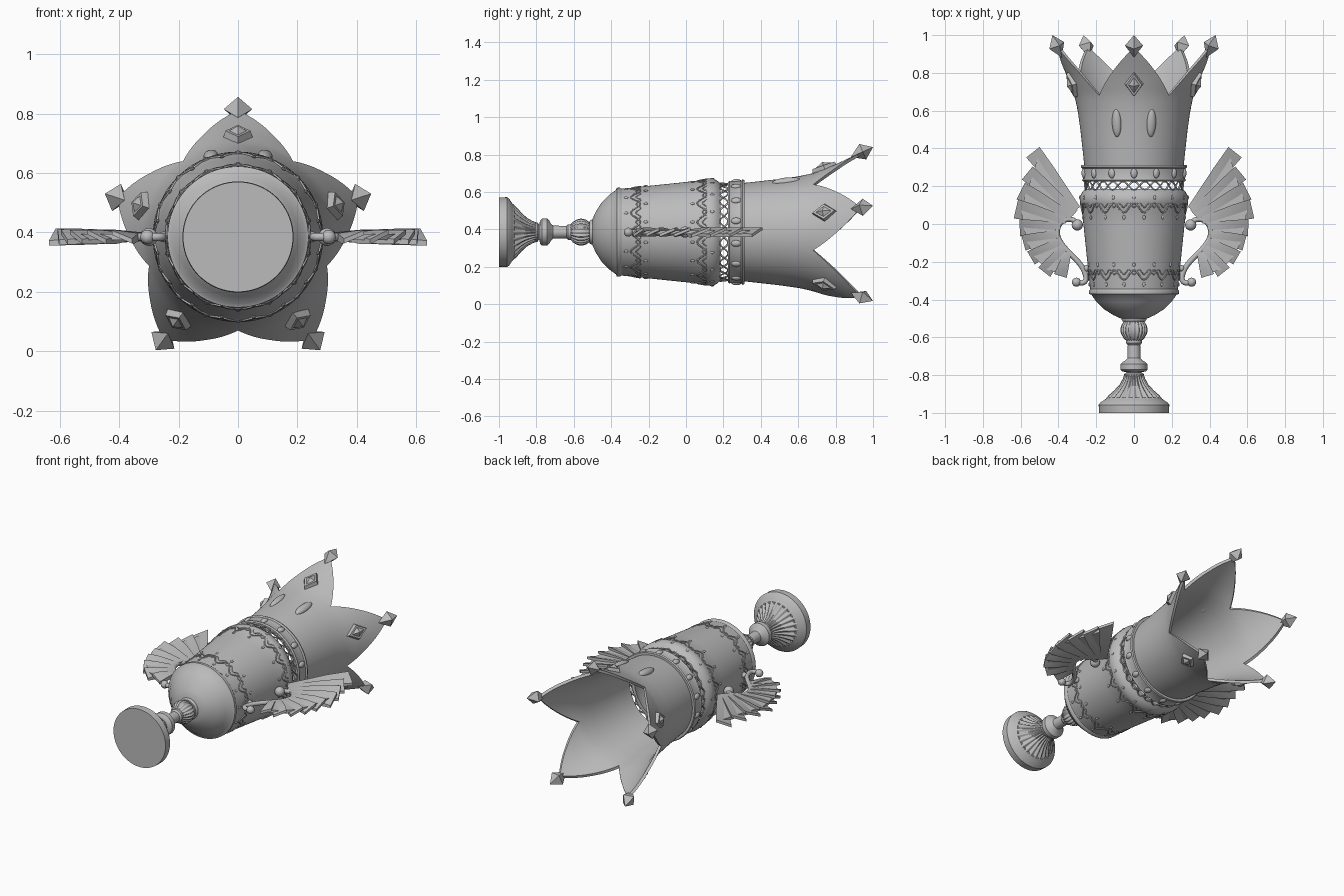
import bpy, bmesh, math
from math import sin, cos, pi, tau, radians
from mathutils import Vector, Matrix

cube = bpy.data.objects.get("Cube")
if cube:
    bpy.data.objects.remove(cube, do_unlink=True)

AXIS = 0.385  # height of the goblet's lying axis
grey = bpy.data.materials.new("plain grey")
grey.use_nodes = True
grey.diffuse_color = (0.5, 0.5, 0.5, 1)
grey.node_tree.nodes["Principled BSDF"].inputs["Base Color"].default_value = grey.diffuse_color


def link(name, data):
    obj = bpy.data.objects.new(name, data)
    data.materials.append(grey)
    bpy.context.collection.objects.link(obj)
    return obj


def finish(name, bm, angle=35):
    bmesh.ops.remove_doubles(bm, verts=bm.verts, dist=0.0001)
    bmesh.ops.recalc_face_normals(bm, faces=bm.faces)
    me = bpy.data.meshes.new(name)
    bm.to_mesh(me)
    bm.free()
    me.shade_smooth()
    me.set_sharp_from_angle(angle=radians(angle))
    return link(name, me)


def around(theta, y, r):
    return Vector((r * sin(theta), y, AXIS + r * cos(theta)))


def surface_frame(theta, y, r, tilt=0.0):
    """Tangent, along and outward axes at a spot on the goblet."""
    out = Vector((sin(theta), 0, cos(theta)))
    tan = Vector((cos(theta), 0, -sin(theta)))
    along = Vector((0, cos(tilt), 0)) + out * sin(tilt)
    m = Matrix((tan, along, tan.cross(along))).transposed().to_4x4()
    m.translation = around(theta, y, r)
    return m


def lathe(name, profile, n=72, shape=None, closed=False, angle=35):
    bm = bmesh.new()
    rows = []
    for p in profile:
        row = []
        for i in range(n):
            t = tau * i / n
            y, r = shape(t, *p) if shape else p
            row.append(bm.verts.new(around(t, y, r)))
        rows.append(row)
    pairs = list(zip(rows, rows[1:]))
    if closed:
        pairs.append((rows[-1], rows[0]))
    for a, b in pairs:
        for i in range(n):
            j = (i + 1) % n
            bm.faces.new((a[i], a[j], b[j], b[i]))
    return finish(name, bm, angle)


def hull(bm, points, m=Matrix()):
    vs = [bm.verts.new(m @ Vector(p)) for p in points]
    res = bmesh.ops.convex_hull(bm, input=vs)
    bmesh.ops.delete(bm, geom=[v for v in res["geom_interior"] if isinstance(v, bmesh.types.BMVert)],
                     context="VERTS")


def diamond(w, h, z):
    return [(w, 0, z), (-w, 0, z), (0, h, z), (0, -h, z)]


def blob(bm, m, size, detail=12):
    bmesh.ops.create_uvsphere(bm, u_segments=detail, v_segments=detail // 2 + 2, radius=1,
                              matrix=m @ Matrix.Diagonal((*size, 1)))


def wire(name, points, radius, cyclic=False, kind="POLY"):
    cu = bpy.data.curves.new(name, "CURVE")
    cu.dimensions = "3D"
    cu.bevel_depth, cu.bevel_resolution = radius, 2
    sp = cu.splines.new(kind)
    sp.points.add(len(points) - 1)
    for p, co in zip(sp.points, points):
        p.co = (*co, 1)
    sp.use_cyclic_u = cyclic
    if kind == "NURBS":
        sp.order_u, sp.use_endpoint_u = 4, True
    sp.use_smooth = True
    return link(name, cu)


def wave(name, y, r, amp, count, radius, phase=0, slope=0):
    pts = []
    for i in range(count * 12):
        t = tau * i / (count * 12)
        dy = amp * cos(count * t + phase)
        pts.append(around(t, y + dy, r + slope * dy))
    return wire(name, pts, radius, True)


def ribs(count, depth):
    return lambda t, y, r: (y, r * (1 + depth * cos(count * t)))


# Foot, stem and knobs
lathe("foot", [(-1, 0), (-1, .185), (-.957, .187), (-.945, .178), (-.93, .155), (-.918, .14), (-.915, 0)])
lathe("fluted_foot_cone", [(-.925, .142), (-.905, .125), (-.88, .098), (-.85, .072), (-.82, .056), (-.795, .048)],
      192, ribs(24, .06), angle=60)
lathe("stem", [(-.81, .05), (-.795, .052), (-.785, .04), (-.78, .062), (-.77, .072), (-.742, .072), (-.73, .06),
               (-.722, .045), (-.71, .035), (-.64, .033), (-.63, .042), (-.615, .042), (-.6, .03)], 40)
lathe("ribbed_knob", [(-.622, .035), (-.605, .052), (-.58, .066), (-.56, .069), (-.535, .064), (-.515, .05),
                      (-.5, .04)], 160, ribs(20, .05), angle=60)
lathe("bowl_collar", [(-.515, 0), (-.515, .06), (-.505, .067), (-.495, .067), (-.485, .06)], 40)

# Cup with an open, hollow bowl
lathe("cup", [(-.5, 0), (-.5, .07), (-.482, .11), (-.45, .16), (-.41, .2), (-.375, .225), (-.37, .237), (-.355, .238),
              (-.345, .232), (0, .268), (.1, .28), (.115, .286), (.145, .287), (.17, .273), (.185, .258),
              (.185, .238), (.13, .255), (-.34, .212), (-.42, .15), (-.47, 0)], 96)

# Raised garlands and dots on the cup
for label, y, r, count in (("lower", -.27, .241, 14), ("upper", .085, .28, 16)):
    wave(label + "_garland", y, r, .025, count, .004, 0, .1)
    wave(label + "_garland_twin", y + .015, r + .001, .012, count * 2, .003, pi, .1)
    bm = bmesh.new()
    for i in range(count * 2):
        t = tau * i / (count * 2)
        for k, dy in enumerate((-.05, .055)):
            if (i + k) % 2:
                blob(bm, surface_frame(t, y + dy, r + .1 * dy), (.008, .012, .005), 8)
    finish(label + "_garland_dots", bm)

# Wire lattice joining the cup to the crown
wave("lattice", .203, .257, .022, 14, .005)
wave("lattice_crossing", .203, .262, .022, 14, .004, pi)

# Crown wall rising to five flared points
FLARE = [(.225, .255), (.31, .263), (.5, .284), (.6, .298), (.68, .315), (.8, .362), (.95, .433)]


def crown_radius(y):
    for (y0, r0), (y1, r1) in zip(FLARE, FLARE[1:]):
        if y <= y1:
            break
    return r0 + (r1 - r0) * (y - y0) / (y1 - y0)


def crown_point(t, height, inset):
    away = 2 * abs((t / tau * 5 + .5) % 1 - .5)
    rim = .935 - .255 * away
    y = .23 + (rim - .23) * height
    return y, crown_radius(y) - inset


STEPS = [i / 16 for i in range(17)]
lathe("crown", [(h, 0) for h in STEPS] + [(h, .018) for h in reversed(STEPS)], 120, crown_point, True, 45)

# Crown band with oval studs
lathe("crown_band", [(.225, .25), (.225, .268), (.232, .275), (.242, .27), (.295, .274), (.302, .282),
                     (.312, .278), (.312, .25)], 96, closed=True)
bm = bmesh.new()
for i in range(14):
    blob(bm, surface_frame(tau * i / 14, .268, .272, .06), (.018, .027, .012))
finish("band_studs", bm)

# Two long oval bosses on the upper side of the crown
bm = bmesh.new()
for s in (1, -1):
    blob(bm, surface_frame(s * .325, .535, .288, .12), (.025, .075, .018), 20)
finish("oval_bosses", bm)

# Gems on the five points and framed gems below them
tips, frames = bmesh.new(), bmesh.new()
for i in range(5):
    t = tau * i / 5
    hull(tips, [(.048, 0, 0), (-.048, 0, 0), (0, 0, .045), (0, 0, -.045), (0, .06, 0), (0, -.07, 0)],
         surface_frame(t, .945, .43, .42))
    m = surface_frame(t, .74, .342, .33)
    hull(frames, diamond(.052, .074, -.015) + diamond(.042, .062, .016), m)
    hull(frames, diamond(.032, .048, .014) + [(0, 0, .034)], m)
finish("point_gems", tips, 10)
finish("framed_gems", frames, 10)

# Wings of square-ended feathers, with scrolled handles
# each feather: root x, root y, tip x, tip y, half width at the tip
FEATHERS = [(.30, .08, .535, .38, .045), (.31, .06, .565, .27, .045), (.33, .04, .60, .175, .05),
            (.36, .02, .625, .08, .052), (.39, -.01, .605, -.02, .045), (.40, -.05, .585, -.10, .042),
            (.39, -.09, .545, -.18, .04), (.37, -.12, .475, -.255, .04), (.35, -.15, .39, -.275, .035)]
HANDLE = [(.30, 0), (.32, .03), (.38, .03), (.42, -.04), (.38, -.12), (.30, -.19), (.25, -.26), (.25, -.32),
          (.30, -.31)]
for s, side in ((1, "left"), (-1, "right")):
    # thin web behind the feathers
    bm = bmesh.new()
    roots = [Vector((s * a, b, AXIS)) for a, b, *_ in FEATHERS]
    ends = [Vector((s * c, d, AXIS)) for _, _, c, d, _ in FEATHERS]
    ends = [r.lerp(e, .9) for r, e in zip(roots, ends)]
    for z in (-.01, .01):
        lift = Vector((0, 0, z))
        a = [bm.verts.new(p + lift) for p in roots]
        b = [bm.verts.new(p + lift) for p in ends]
        for i in range(len(a) - 1):
            bm.faces.new((a[i], a[i + 1], b[i + 1], b[i]))
    edge = [e for e in bm.edges if e.is_boundary]
    bmesh.ops.bridge_loops(bm, edges=edge)
    finish(side + "_wing_web", bm, 20)

    # tilted feathers
    bm = bmesh.new()
    for x0, y0, x1, y1, w in FEATHERS:
        root, tip = Vector((s * x0, y0, AXIS)), Vector((s * x1, y1, AXIS))
        along = (tip - root).normalized()
        across = Vector((-along.y, along.x, 0)) * s
        pts = []
        for p, half, tilt, thick in ((root, .018, 0, .012), (root.lerp(tip, .65), w * .85, .35, .012),
                                     (tip, w, .4, .008)):
            for k in (1, -1):
                for z in (thick, -thick):
                    pts.append(p + across * half * k + Vector((0, 0, half * k * tilt + z)))
        hull(bm, pts)
    finish(side + "_wing_feathers", bm, 20)

    # handle and its end balls
    wire(side + "_handle", [(s * x, y, AXIS) for x, y in HANDLE], .014, kind="NURBS")
    bm = bmesh.new()
    for x, y, r in ((.3, -.005, .03), (.305, -.308, .024), (.25, -.235, .018)):
        blob(bm, Matrix.Translation((s * x, y, AXIS)), (r, r, r), 16)
    finish(side + "_handle_balls", bm)
